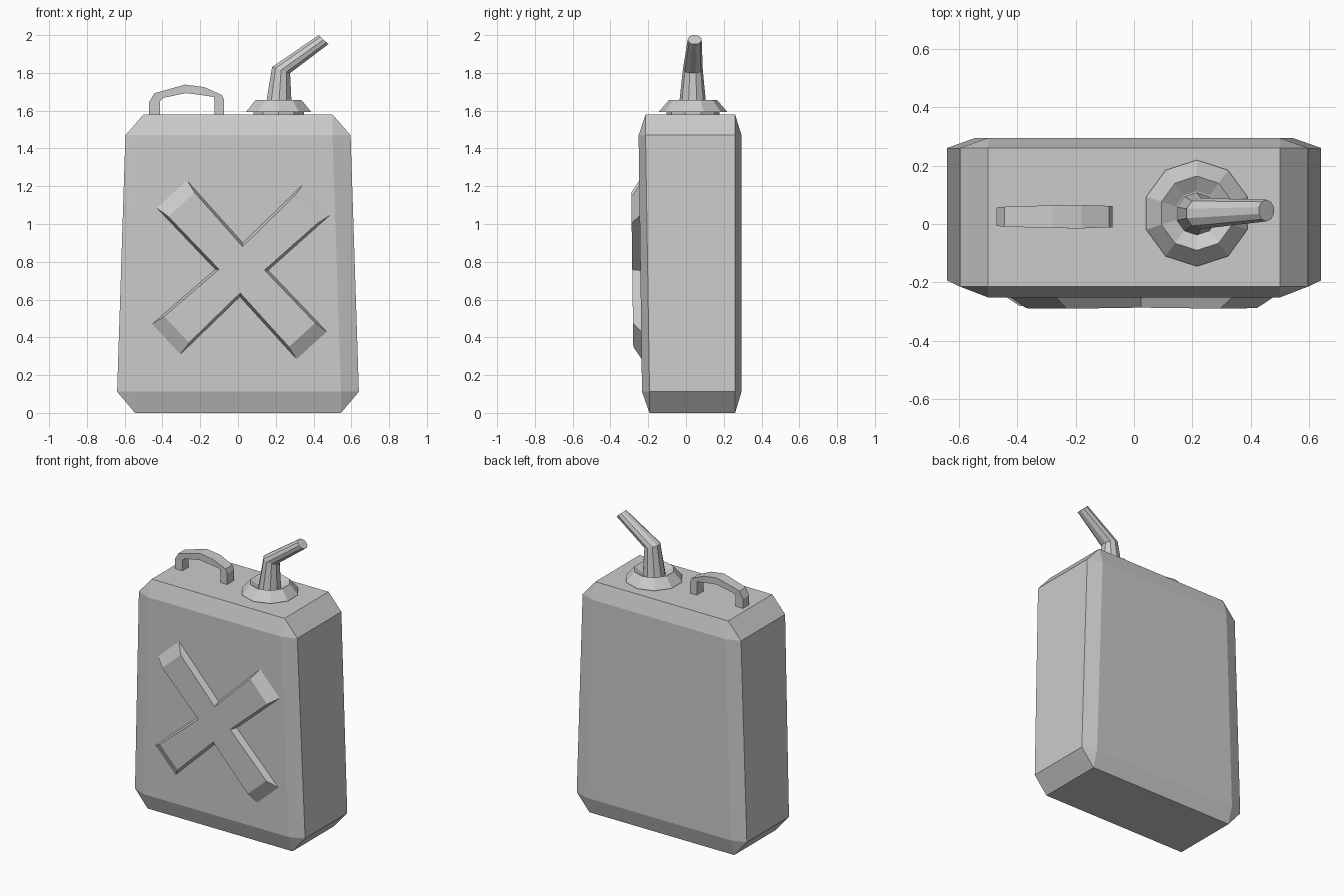
import bpy, bmesh
from math import cos, sin, pi
from mathutils import Vector as V

if "Cube" in bpy.data.objects:
    bpy.data.objects.remove(bpy.data.objects["Cube"])


def finish(name, bm):
    bmesh.ops.recalc_face_normals(bm, faces=bm.faces[:])
    mesh = bpy.data.meshes.new(name)
    bm.to_mesh(mesh)
    bm.free()
    obj = bpy.data.objects.new(name, mesh)
    bpy.context.collection.objects.link(obj)
    return obj


def loft(name, rings):
    """Join matching closed rings of points and cap both ends."""
    bm = bmesh.new()
    vs = [[bm.verts.new(p) for p in r] for r in rings]
    n = len(vs[0])
    for a, b in zip(vs, vs[1:]):
        for i in range(n):
            j = (i + 1) % n
            bm.faces.new((a[i], a[j], b[j], b[i]))
    bm.faces.new(vs[0])
    bm.faces.new(vs[-1])
    return finish(name, bm)


def ring(centre, radius, across=(1, 0, 0), sides=10):
    """Ten-sided ring spanned by the given direction and the y axis."""
    u, v, c = V(across).normalized(), V((0, 1, 0)), V(centre)
    angles = [pi / 2 + 2 * pi * i / sides for i in range(sides)]
    return [c + radius * (u * cos(a) + v * sin(a)) for a in angles]


# Can body: hull of two chamfered rings and the smaller top and bottom faces
bm = bmesh.new()
BACK, BACK_IN = 0.294, 0.26
for z_cap, z, xi, xo, yi, yo in ((0, 0.112, 0.545, 0.64, -0.193, -0.233),
                                 (1.58, 1.47, 0.5, 0.596, -0.214, -0.251)):
    for s in (-1, 1):
        for inner, outer in ((yi, yo), (BACK_IN, BACK)):
            bm.verts.new((s * xi, inner, z_cap))
            bm.verts.new((s * xi, outer, z))
            bm.verts.new((s * xo, inner, z))
bmesh.ops.convex_hull(bm, input=bm.verts[:])
bmesh.ops.dissolve_limit(bm, angle_limit=0.03, verts=bm.verts[:], edges=bm.edges[:])
finish("can_body", bm)

# Raised cross on the front: each arm has two end corners, then an inner corner
arms = [((-0.43, 1.085), (-0.27, 1.23), (0.025, 0.90)),
        ((0.34, 1.205), (0.485, 1.045), (0.16, 0.755)),
        ((0.47, 0.43), (0.31, 0.285), (0.01, 0.615)),
        ((-0.305, 0.31), (-0.455, 0.47), (-0.12, 0.76))]
middle = V((0.02, 0.76))


def on_front(p, out):
    return (p.x, -0.233 - 0.0132 * (p.y - 0.112) - out, p.y)


base, face = [], []
for arm in arms:
    a, b, c = map(V, arm)
    inward = (middle - (a + b) / 2).normalized() * 0.075
    side = (b - a).normalized() * 0.014
    base += [a, b, c]
    face += [a + inward + side, b + inward - side,
             c + (middle - c).normalized() * 0.02]
loft("raised_cross", [[on_front(p, -0.005) for p in base],
                      [on_front(p, 0) for p in base],
                      [on_front(p, 0.043) for p in face]])

# Carrying handle: square-section arch (outer x, z, inner x, z, y half width)
arch = [(-0.47, 1.575, -0.414, 1.575, 0.032), (-0.47, 1.645, -0.414, 1.65, 0.032),
        (-0.443, 1.692, -0.395, 1.668, 0.034), (-0.28, 1.738, -0.275, 1.693, 0.039),
        (-0.18, 1.725, -0.19, 1.682, 0.04), (-0.085, 1.683, -0.128, 1.672, 0.037),
        (-0.073, 1.655, -0.125, 1.65, 0.037), (-0.073, 1.575, -0.125, 1.575, 0.037)]
loft("handle", [[(xo, 0.025 - w, zo), (xo, 0.025 + w, zo),
                 (xi, 0.025 + w, zi), (xi, 0.025 - w, zi)]
                for xo, zo, xi, zi, w in arch])

# Neck and flared collar with a sunken middle
collar = [(0.14, 1.57), (0.14, 1.593), (0.182, 1.593), (0.127, 1.657), (0.075, 1.625)]
loft("collar", [ring((0.215, 0.037, z), r) for r, z in collar])

# Bent, tapering pouring spout
loft("spout", [ring((0.215, 0.035, 1.62), 0.073),
               ring((0.228, 0.036, 1.815), 0.053, (0.095, 0, -0.032)),
               ring((0.453, 0.046, 1.976), 0.037, (0.053, 0, -0.05))])
